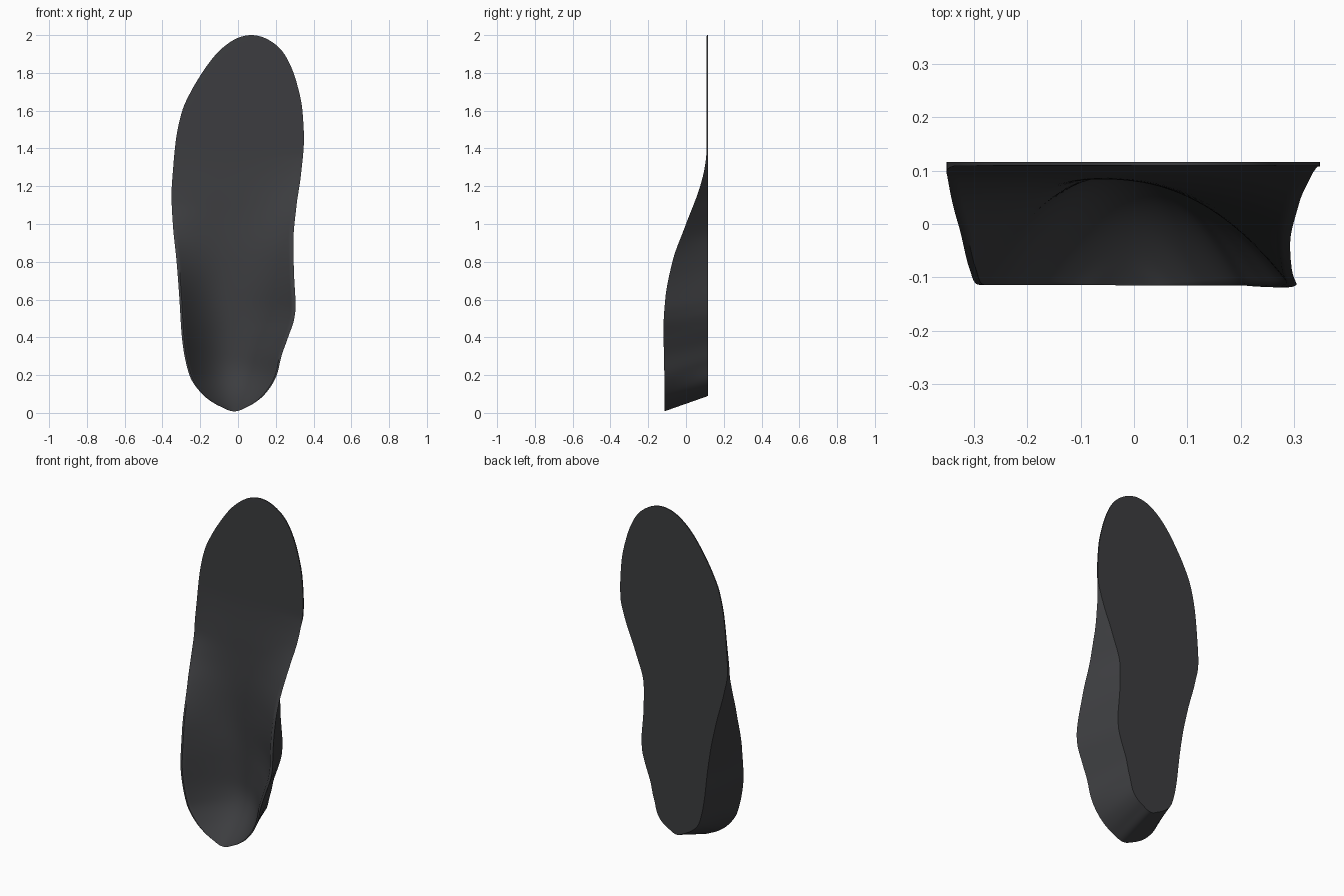
import bpy, bmesh, math

if "Cube" in bpy.data.objects:
    bpy.data.objects.remove(bpy.data.objects["Cube"])

ROWS, COLS, WALL = 150, 56, 5
BACK_Y, Z0, Z1 = 0.116, 0.008, 2.0

# Outline of the rim seen from the front: (z, x)
RIM_LEFT = [(Z0, -.02), (.025, -.075), (.05, -.125), (.1, -.19), (.2, -.257), (.4, -.297),
            (.6, -.31), (.8, -.325), (1.0, -.345), (1.15, -.352), (1.3, -.343), (1.45, -.328),
            (1.6, -.295), (1.7, -.25), (1.8, -.19), (1.9, -.115), (1.95, -.06), (Z1, .07)]
RIM_RIGHT = [(Z0, -.02), (.025, .035), (.05, .083), (.1, .143), (.2, .205), (.3, .23),
             (.4, .265), (.5, .298), (.56, .305), (.75, .296), (.9, .293), (1.1, .31),
             (1.25, .332), (1.45, .349), (1.6, .341), (1.75, .31), (1.85, .273),
             (1.92, .23), (1.97, .17), (Z1, .07)]
# How far the flat underside is drawn in from the rim: (z, inset)
INSET_LEFT = [(Z0, 0), (.05, .02), (.1, .035), (.2, .07), (.4, .083), (.6, .07), (.8, .045),
              (1.0, .015), (1.12, 0), (Z1, 0)]
INSET_RIGHT = [(Z0, 0), (.05, .02), (.1, .04), (.2, .075), (.4, .08), (.55, .095), (.75, .1),
               (.9, .098), (1.1, .06), (1.3, .012), (1.38, 0), (Z1, 0)]
# Depth of the rims and of the footbed floor: (z, y)
DEPTH_LEFT = [(Z0, -.115), (.35, -.114), (.6, -.08), (.85, 0), (1.0, .06), (1.12, .095),
              (1.3, .107), (1.4, .109), (Z1, .110)]
DEPTH_RIGHT = [(Z0, -.115), (.2, -.115), (.45, -.119), (.6, -.11), (.8, -.072), (1.0, 0),
               (1.2, .075), (1.3, .099), (1.38, .108), (Z1, .110)]
FLOOR = [(Z0, .09), (.3, .092), (.8, .084), (1.1, .096), (1.38, .108), (Z1, .110)]


def angle(z):
    """Height as an angle, so that the rounded ends interpolate smoothly."""
    f = (z - Z0) / (Z1 - Z0)
    return math.acos(max(-1, min(1, 1 - 2 * f)))


def curve(table):
    """Smooth limited cubic through the table points."""
    a = [angle(z) for z, _ in table]
    v = [x for _, x in table]
    n = len(a)
    d = [(v[i + 1] - v[i]) / (a[i + 1] - a[i]) for i in range(n - 1)]
    m = [d[0]]
    for i in range(1, n - 1):
        p, q = d[i - 1], d[i]
        m.append(2 * p * q / (p + q) if p * q > 0 else 0)
    m.append(d[-1])

    def value(t):
        i = 0
        while i < n - 2 and t > a[i + 1]:
            i += 1
        h = a[i + 1] - a[i]
        u = max(0, min(1, (t - a[i]) / h))
        return ((2*u**3 - 3*u*u + 1) * v[i] + (u**3 - 2*u*u + u) * h * m[i]
                + (3*u*u - 2*u**3) * v[i + 1] + (u**3 - u*u) * h * m[i + 1])
    return value


def lerp(a, b, t):
    return tuple(p + (q - p) * t for p, q in zip(a, b))


rim_l, rim_r, in_l, in_r, dep_l, dep_r, floor = map(
    curve, (RIM_LEFT, RIM_RIGHT, INSET_LEFT, INSET_RIGHT, DEPTH_LEFT, DEPTH_RIGHT, FLOOR))


def section(t):
    """Closed cross-section loop: footbed, right wall, underside, left wall."""
    z = Z0 + (Z1 - Z0) * (1 - math.cos(t)) / 2
    xl, xr, fy = rim_l(t), rim_r(t), floor(t)
    heel = 1 - (1 - min(1, (z - Z0) / .3)) ** 2.6
    k = max(0, min(1, (z - .2) / .5))
    mid = -.16 * k * k * (3 - 2 * k)
    front = []
    for j in range(COLS + 1):
        s = -math.cos(math.pi * j / COLS) * .5 + (2 * j / COLS - 1) * .5
        w = (s + 1) / 2
        d = (s - mid) / (1 - mid) if s > mid else (mid - s) / (1 + mid)
        side = min(1, d / .95) ** 2.1
        g = 1 - (1 - side) * heel
        rim = dep_l(t) + (dep_r(t) - dep_l(t)) * w
        front.append((xl + (xr - xl) * w, fy + (rim - fy) * g, z))
    # underside starts higher at the heel, giving the slanted heel wall
    zb = z + .082 * max(0, 1 - z / 1.1)
    base_l = (xl + in_l(t), BACK_Y, zb)
    base_r = (xr - in_r(t), BACK_Y, zb)
    loop = front
    loop += [lerp(front[COLS], base_r, i / WALL) for i in range(1, WALL + 1)]
    loop += [lerp(base_r, base_l, i / 12) for i in range(1, 13)]
    loop += [lerp(base_l, front[0], i / WALL) for i in range(1, WALL)]
    return loop


# Insole body: bridge the cross-sections from heel to toe
bm = bmesh.new()
loops = [[bm.verts.new(p) for p in section(math.pi * i / ROWS)] for i in range(ROWS + 1)]
for a, b in zip(loops, loops[1:]):
    for j in range(len(a)):
        k = (j + 1) % len(a)
        bm.faces.new((a[j], a[k], b[k], b[j]))
bmesh.ops.remove_doubles(bm, verts=bm.verts, dist=1e-5)
bmesh.ops.recalc_face_normals(bm, faces=bm.faces)
mesh = bpy.data.meshes.new("insole")
bm.to_mesh(mesh)
bm.free()
insole = bpy.data.objects.new("insole", mesh)
bpy.context.collection.objects.link(insole)

# Dark grey foam
foam = bpy.data.materials.new("dark_foam")
foam.diffuse_color = (.045, .046, .05, 1)
foam.use_nodes = True
foam.node_tree.nodes["Principled BSDF"].inputs["Base Color"].default_value = foam.diffuse_color
mesh.materials.append(foam)

bpy.context.view_layer.objects.active = insole
insole.select_set(True)
bpy.ops.object.shade_smooth_by_angle(angle=math.radians(40))
